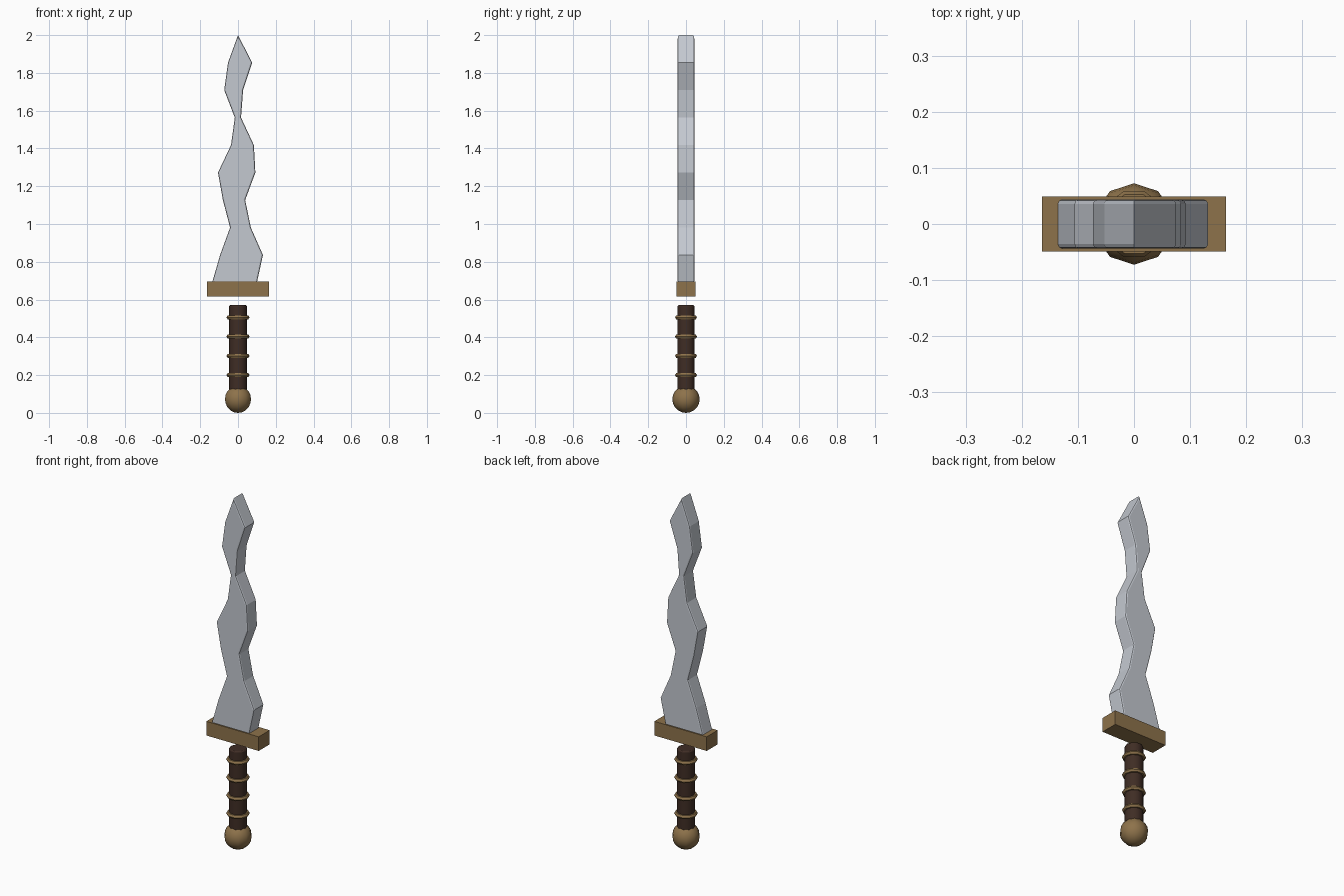
import bpy, bmesh, math

if "Cube" in bpy.data.objects:
    bpy.data.objects.remove(bpy.data.objects["Cube"])


def material(name, color):
    m = bpy.data.materials.new(name)
    m.diffuse_color = (*color, 1)
    m.use_nodes = True
    m.node_tree.nodes["Principled BSDF"].inputs["Base Color"].default_value = m.diffuse_color
    return m


STEEL = material("steel", (0.55, 0.58, 0.63))
BRASS = material("brass", (0.27, 0.17, 0.07))
LEATHER = material("leather", (0.05, 0.026, 0.018))
SIDES = 10


def finish(name, mat, smooth=True):
    ob = bpy.context.object
    ob.name = name
    ob.data.materials.append(mat)
    if smooth:
        bpy.ops.object.shade_smooth_by_angle(angle=math.radians(40))
    return ob


# Pommel
R = 0.0725
bpy.ops.mesh.primitive_uv_sphere_add(segments=SIDES, ring_count=10, radius=R, location=(0, 0, R))
finish("pommel", BRASS)

# Grip, ending just short of the guard
bpy.ops.mesh.primitive_cylinder_add(vertices=SIDES, radius=0.047, depth=0.47, location=(0, 0, 0.335),
                                    rotation=(0, 0, math.pi / 2))
grip = finish("grip", LEATHER)
bev = grip.modifiers.new("bevel", 'BEVEL')
bev.width, bev.segments, bev.angle_limit = 0.006, 2, math.radians(60)

# Wire rings around the grip
for i in range(4):
    bpy.ops.mesh.primitive_torus_add(major_segments=SIDES, minor_segments=6, major_radius=0.049,
                                     minor_radius=0.012, location=(0, 0, 0.2 + 0.102 * i))
    finish(f"grip_ring_{i + 1}", BRASS)

# Crossguard
bpy.ops.mesh.primitive_cube_add(size=1, location=(0, 0, 0.655))
bpy.context.object.scale = (0.328, 0.098, 0.08)
finish("crossguard", BRASS, smooth=False)

# Wavy blade: left and right edge offsets at even heights, meeting at the tip
left = [-0.137, -0.095, -0.042, -0.08, -0.106, -0.037, -0.017, -0.073, -0.053]
right = [0.1, 0.132, 0.068, 0.038, 0.092, 0.084, 0.016, 0.027, 0.075]
z0, step, half = 0.69, 1.31 / 9, 0.044
outline = [(x, z0 + step * i) for i, x in enumerate(right)] + [(0, 2.0)]
outline += [(x, z0 + step * i) for i, x in reversed(list(enumerate(left)))]

bm = bmesh.new()
front = bm.faces.new([bm.verts.new((x, -half, z)) for x, z in outline])
ext = bmesh.ops.extrude_face_region(bm, geom=[front], use_keep_orig=True)
bmesh.ops.translate(bm, vec=(0, 2 * half, 0),
                    verts=[v for v in ext["geom"] if isinstance(v, bmesh.types.BMVert)])
bmesh.ops.recalc_face_normals(bm, faces=bm.faces)
# Soften only the rims of the two flat faces
rims = [e for e in bm.edges if abs(e.verts[0].co.y - e.verts[1].co.y) < 1e-5]
bmesh.ops.bevel(bm, geom=rims, offset=0.008, offset_type='OFFSET', segments=2, profile=0.5,
                affect='EDGES', clamp_overlap=True)
bmesh.ops.recalc_face_normals(bm, faces=bm.faces)
mesh = bpy.data.meshes.new("blade")
bm.to_mesh(mesh)
bm.free()
blade = bpy.data.objects.new("blade", mesh)
mesh.materials.append(STEEL)
bpy.context.collection.objects.link(blade)
